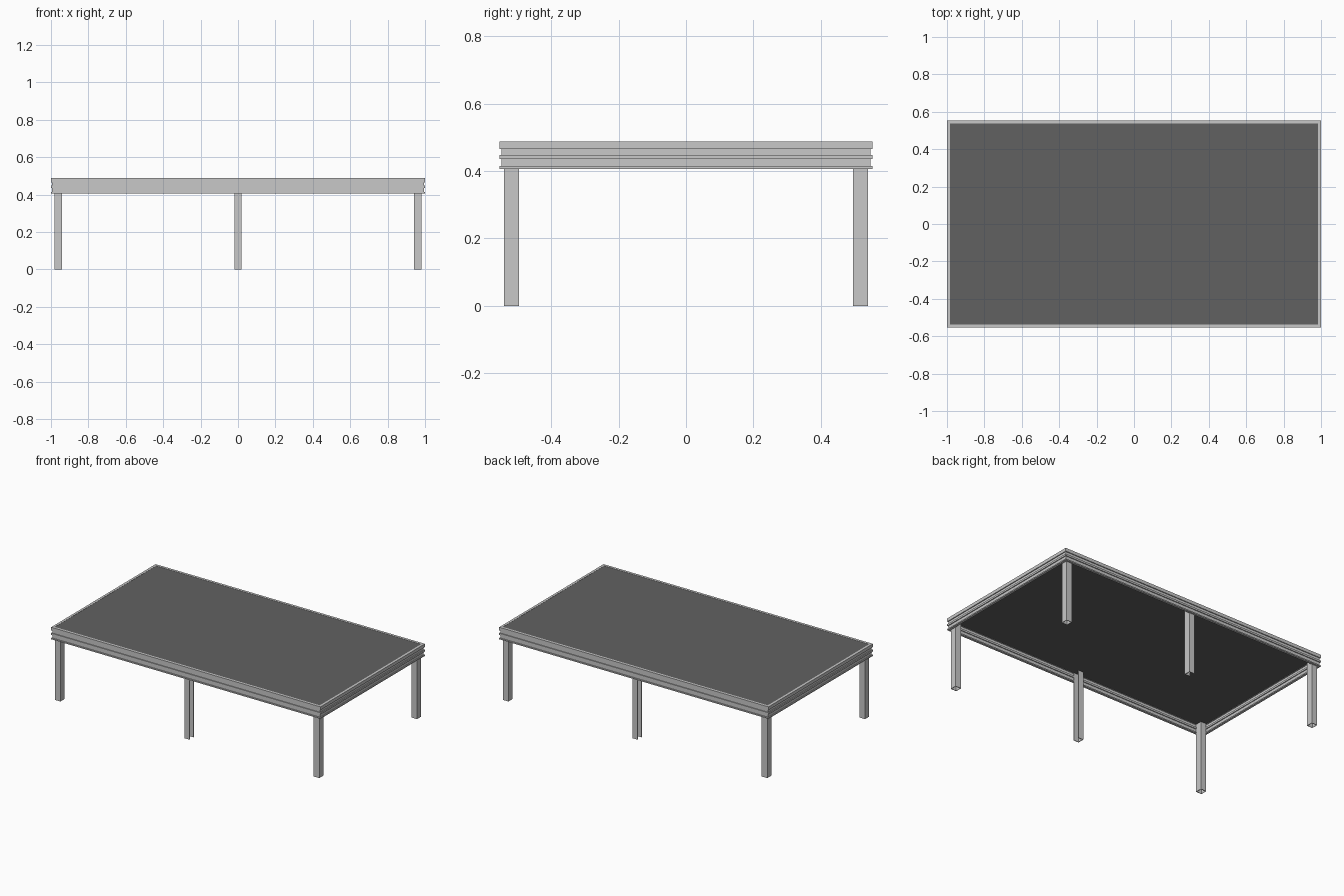
import bpy, bmesh

if "Cube" in bpy.data.objects:
    bpy.data.objects.remove(bpy.data.objects["Cube"])

HX, HY, TOP = 1.0, 0.554, 0.488


def material(name, v):
    m = bpy.data.materials.new(name)
    m.diffuse_color = (v, v, v, 1)
    m.use_nodes = True
    m.node_tree.nodes["Principled BSDF"].inputs["Base Color"].default_value = m.diffuse_color
    return m


metal = material("light grey metal", 0.58)
deck = material("dark grey deck", 0.12)


def finish(name, bm, mat):
    bmesh.ops.recalc_face_normals(bm, faces=bm.faces)
    me = bpy.data.meshes.new(name)
    bm.to_mesh(me)
    bm.free()
    me.materials.append(mat)
    ob = bpy.data.objects.new(name, me)
    bpy.context.collection.objects.link(ob)
    return ob


# Rim: closed (inset, height) section swept around the rectangle with mitred corners
section = [(0, TOP), (0, 0.466), (0.006, 0.466), (0.006, 0.448), (0, 0.448),
           (0, 0.436), (0.006, 0.436), (0.006, 0.415), (0, 0.415), (0, 0.407),
           (0.016, 0.407), (0.016, 0.415), (0.010, 0.415), (0.010, 0.436),
           (0.016, 0.436), (0.016, 0.448), (0.010, 0.448), (0.010, 0.466),
           (0.016, 0.466), (0.016, TOP)]
bm = bmesh.new()
rings = [[bm.verts.new((sx * (HX - d), sy * (HY - d), z)) for d, z in section]
         for sx, sy in ((-1, -1), (1, -1), (1, 1), (-1, 1))]
n = len(section)
for i in range(4):
    a, b = rings[i], rings[(i + 1) % 4]
    for j in range(n):
        k = (j + 1) % n
        bm.faces.new((a[j], b[j], b[k], a[k]))
finish("rim", bm, metal)

# Deck panel set into the rim
bm = bmesh.new()
bmesh.ops.create_cube(bm, size=1)
for v in bm.verts:
    v.co.x *= 2 * (HX - 0.016)
    v.co.y *= 2 * (HY - 0.016)
    v.co.z = TOP - 0.001 if v.co.z > 0 else 0.467
finish("deck_panel", bm, deck)


def extrude_profile(name, loops, height):
    """Upright walls from outline loops; two loops make a tube."""
    bm = bmesh.new()
    rows = [[[bm.verts.new((x, y, z)) for x, y in lp] for z in (0, height)]
            for lp in loops]
    for lo, hi in rows:
        for i in range(len(lo)):
            k = (i + 1) % len(lo)
            bm.faces.new((lo[i], lo[k], hi[k], hi[i]))
    for level in (0, 1):
        if len(rows) == 2:
            o, q = rows[0][level], rows[1][level]
            for i in range(4):
                k = (i + 1) % 4
                bm.faces.new((o[i], o[k], q[k], q[i]))
        else:
            bm.faces.new(rows[0][level])
    return finish(name, bm, metal)


def square(cx, cy, rx, ry):
    return [(cx - rx, cy - ry), (cx + rx, cy - ry), (cx + rx, cy + ry), (cx - rx, cy + ry)]


# Hollow corner legs
for sx, side in ((-1, "left"), (1, "right")):
    for sy, end in ((-1, "front"), (1, "back")):
        cx, cy = sx * 0.961, sy * 0.518
        extrude_profile(f"{end}_{side}_leg",
                        [square(cx, cy, 0.021, 0.0225), square(cx, cy, 0.018, 0.0195)], 0.467)

# Middle legs: channels, open sideways, one turned half round
t, w, h = 0.004, 0.019, 0.0225
channel = [(w, -h), (w, -h + t), (-w + t, -h + t), (-w + t, h - t),
           (w, h - t), (w, h), (-w, h), (-w, -h)]
for s, end in ((1, "front"), (-1, "back")):
    extrude_profile(f"{end}_middle_leg",
                    [[(s * x, s * (y - 0.518)) for x, y in channel]], 0.467)
